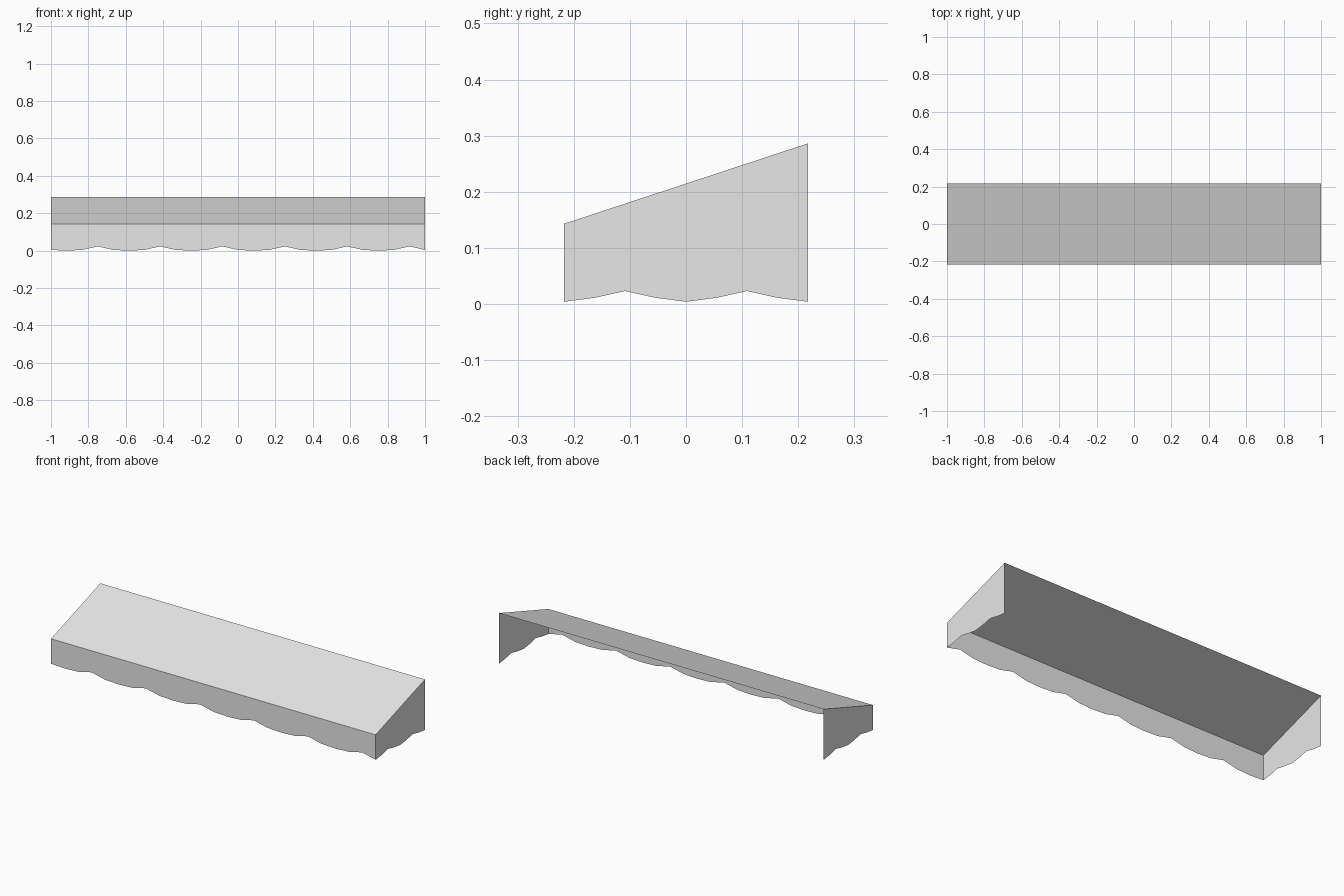
import bpy

HALF_X, HALF_Y = 1.0, 0.217
FRONT_Z, BACK_Z = 0.143, 0.286

if "Cube" in bpy.data.objects:
    bpy.data.objects.remove(bpy.data.objects["Cube"], do_unlink=True)

fabric = bpy.data.materials.new("light_grey_fabric")
fabric.use_nodes = True
grey = (0.8, 0.8, 0.8, 1)
fabric.diffuse_color = grey
fabric.node_tree.nodes["Principled BSDF"].inputs["Base Color"].default_value = grey


def roof_height(y):
    return FRONT_Z + (BACK_Z - FRONT_Z) * (y + HALF_Y) / (2 * HALF_Y)


def sheet(name, lower, upper):
    """Thin cloth sheet stretched between two matching edges."""
    n = len(lower)
    faces = [(i, i + 1, n + i + 1, n + i) for i in range(n - 1)]
    mesh = bpy.data.meshes.new(name)
    mesh.from_pydata(lower + upper, [], faces)
    mesh.materials.append(fabric)
    obj = bpy.data.objects.new(name, mesh)
    bpy.context.collection.objects.link(obj)
    return obj


# Sloping canopy
sheet("canopy",
      [(-HALF_X, -HALF_Y, FRONT_Z), (HALF_X, -HALF_Y, FRONT_Z)],
      [(-HALF_X, HALF_Y, BACK_Z), (HALF_X, HALF_Y, BACK_Z)])

# Front valance with repeating scallops
scallop = [0.004, 0.0, 0.004, 0.023]
xs = [-HALF_X + i / 12 for i in range(25)]
sheet("front_valance",
      [(x, -HALF_Y, scallop[i % 4]) for i, x in enumerate(xs)],
      [(x, -HALF_Y, FRONT_Z) for x in xs])

# Side valances, two cusps each, wound so that both face outward
side_wave = [0.004, 0.011, 0.023, 0.011]
ys = [-HALF_Y + i * HALF_Y / 4 for i in range(9)]
for name, side in (("left_valance", 1), ("right_valance", -1)):
    lower = [(side * HALF_X, y, side_wave[i % 4]) for i, y in enumerate(ys)]
    upper = [(side * HALF_X, y, roof_height(y)) for y in ys]
    sheet(name, lower[::side], upper[::side])
